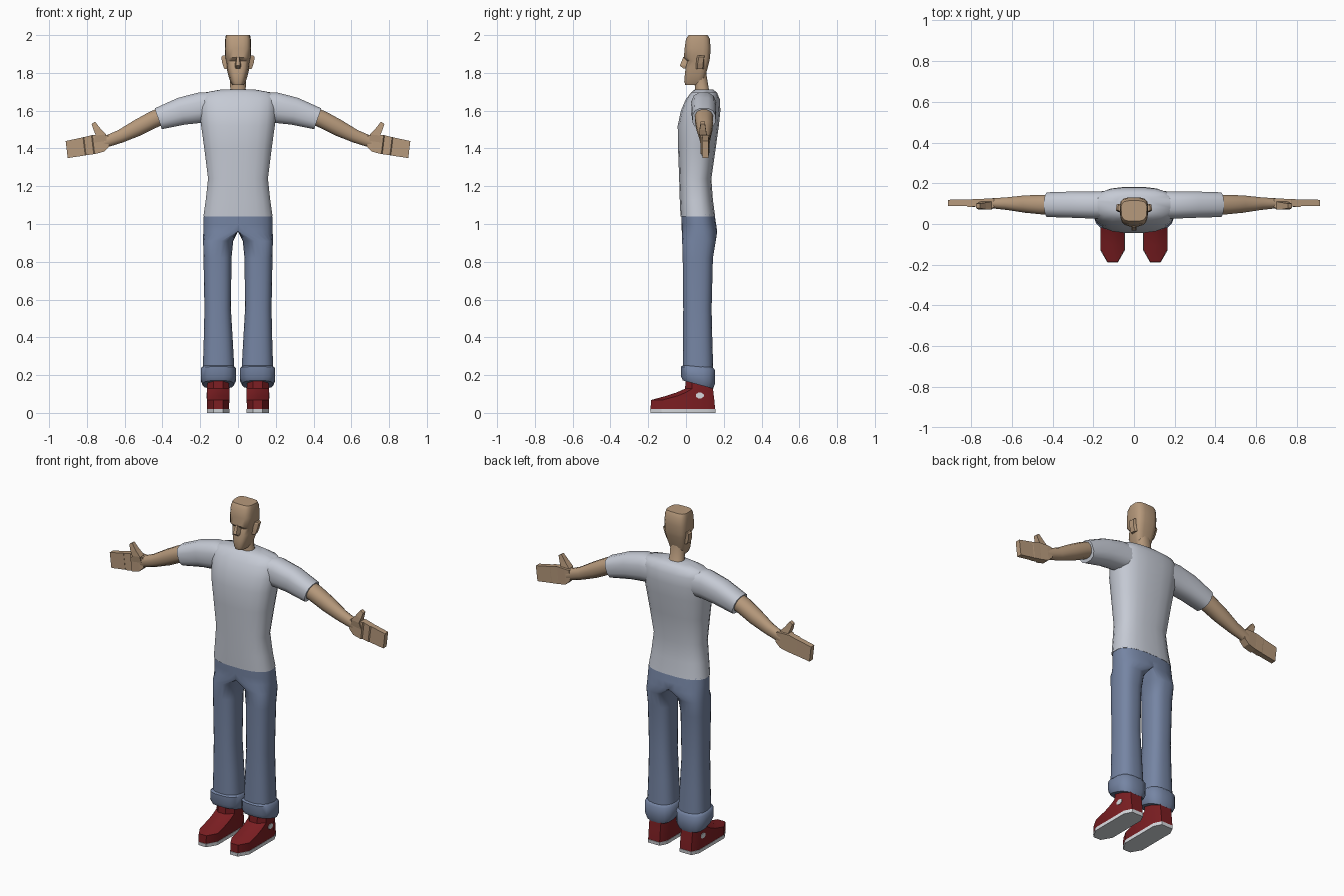
import bpy, bmesh, math
from mathutils import Vector as V


def material(name, rgb):
    m = bpy.data.materials.new(name)
    m.diffuse_color = (*rgb, 1)
    return m


SKIN = material("skin", (0.47, 0.32, 0.20))
SHIRT = material("shirt_grey", (0.56, 0.59, 0.66))
DENIM = material("denim_blue", (0.18, 0.235, 0.37))
RED = material("shoe_red", (0.20, 0.013, 0.016))
WHITE = material("sole_white", (0.68, 0.70, 0.73))


def ring(c, u, v, e=2.4, n=16):
    """Superellipse ring around c spanned by half-axes u and v."""
    out = []
    for i in range(n):
        a = 2 * math.pi * (i + 0.5) / n
        p, q = math.cos(a), math.sin(a)
        p = math.copysign(abs(p) ** (2 / e), p)
        q = math.copysign(abs(q) ** (2 / e), q)
        out.append(V(c) + V(u) * p + V(v) * q)
    return out


def level(z, x0, x1, y0, y1, e=2.4, n=16, tilt=0):
    """Horizontal ring from its bounds."""
    return ring(((x0 + x1) / 2, (y0 + y1) / 2, z), ((x1 - x0) / 2, 0, 0),
                (0, (y1 - y0) / 2, tilt), e, n)


def limb(x, z, half, y, hy, deg, e=2.2, n=12):
    """Ring across an arm whose axis dips by deg."""
    a = math.radians(deg)
    return ring((x, y, z), (math.sin(a) * half, 0, math.cos(a) * half), (0, hy, 0), e, n)


def loft(name, rings, mat, mirror=False, smooth=50):
    bm = bmesh.new()
    rows = [[bm.verts.new(p) for p in r] for r in rings]
    n = len(rows[0])
    for a, b in zip(rows, rows[1:]):
        for i in range(n):
            j = (i + 1) % n
            bm.faces.new((a[i], a[j], b[j], b[i]))
    bm.faces.new(rows[0])
    bm.faces.new(rows[-1])
    bmesh.ops.recalc_face_normals(bm, faces=bm.faces)
    me = bpy.data.meshes.new(name)
    bm.to_mesh(me)
    bm.free()
    me.materials.append(mat)
    ob = bpy.data.objects.new(name, me)
    bpy.context.collection.objects.link(ob)
    if smooth:
        bpy.ops.object.select_all(action='DESELECT')
        ob.select_set(True)
        bpy.context.view_layer.objects.active = ob
        bpy.ops.object.shade_smooth_by_angle(angle=math.radians(smooth))
    if mirror:
        ob.modifiers.new("mirror", 'MIRROR').use_mirror_merge = False
    return ob


# Shirt body: z, half width, front y, back y
loft("shirt_body", [level(z, -h, h, f, b, 2.6, 20) for z, h, f, b in (
    (1.04, .185, -.03, .155), (1.13, .172, -.034, .143), (1.24, .16, -.037, .135),
    (1.40, .18, -.043, .158), (1.52, .197, -.045, .175), (1.60, .205, -.028, .183),
    (1.66, .205, -.002, .18), (1.695, .185, .025, .165), (1.712, .09, .045, .145))], SHIRT)

# Sleeves and bare arms: x, z, half height, y, half depth, dip
loft("sleeve", [limb(*r, 2.6) for r in (
    (.10, 1.62, .075, .095, .07, 0), (.20, 1.616, .083, .093, .068, 4),
    (.30, 1.597, .075, .095, .066, 14), (.422, 1.557, .06, .095, .062, 19))], SHIRT, True)
loft("arm", [limb(*r) for r in (
    (.38, 1.582, .046, .095, .05, 22), (.45, 1.552, .047, .095, .049, 24),
    (.53, 1.51, .045, .098, .044, 25), (.62, 1.465, .036, .1, .032, 24),
    (.71, 1.432, .031, .102, .024, 18))], SKIN, True)


# Blocky hand with stepped knuckles: x, z, half height, front y, back y
def block(x, z, h, f, b, lean=.12):
    return [V((x + s * h * lean, y, z + s * h))
            for s, y in ((-1, f), (1, f), (1, b), (-1, b))]


loft("hand", [block(*r) for r in (
    (.685, 1.441, .03, .08, .125), (.715, 1.428, .045, .078, .125),
    (.765, 1.421, .051, .078, .122), (.77, 1.42, .05, .086, .122),
    (.81, 1.412, .048, .083, .121), (.815, 1.411, .048, .088, .12),
    (.907, 1.394, .045, .088, .119))], SKIN, True, 0)
loft("thumb", [[V((x0, f, z)), V((x1, f, z1)), V((x1, b, z1)), V((x0, b, z))]
               for x0, z, x1, z1, f, b in (
    (.695, 1.44, .765, 1.43, .075, .115), (.70, 1.475, .752, 1.468, .07, .11),
    (.728, 1.505, .765, 1.498, .072, .105), (.757, 1.542, .775, 1.53, .078, .1))],
     SKIN, True, 0)

# Trousers: the hip rings stop at the centre line, then split into a leg
hips = [level(z, -h, h, f, b, 2.6, 24) for z, h, f, b in (
    (1.05, .182, -.025, .152), (1.0, .184, -.024, .16), (.96, .185, -.023, .166))]
hips = [[V((max(0, p.x), p.y, p.z)) for p in r] for r in hips]
legs = [level(z, i, o, f, b, 2.6, 24) for z, i, o, f, b in (
    (.91, .025, .185, -.021, .158), (.82, .034, .183, -.018, .143),
    (.55, .037, .178, -.015, .136), (.38, .027, .182, -.016, .14),
    (.22, .018, .187, -.018, .145))]
loft("trouser_leg", hips + legs, DENIM, True)
loft("trouser_cuff", [level(z, i, o, f, b, 2.8, 16, t) for z, i, o, f, b, t in (
    (.25, .025, .182, -.012, .14, -.005), (.235, .01, .197, -.028, .156, -.01),
    (.175, .01, .198, -.028, .155, -.02), (.15, .022, .187, -.018, .145, -.022))],
     DENIM, True)


# Shoes: tapered toe outline at each height
def outline(z, f, b, w=.06):
    t = min(.06, (b - f) * .25)
    side = [(.025, f), (w, f + t), (w, b - .045), (.038, b)]
    pts = [(.105 + x, y) for x, y in side] + [(.105 - x, y) for x, y in reversed(side)]
    return [V((x, y, z)) for x, y in pts]


loft("shoe_sole", [outline(0, -.188, .155), outline(.02, -.19, .157)], WHITE, True, 30)
loft("shoe_upper", [outline(z, f, b, w) for z, f, b, w in (
    (.02, -.187, .154, .058), (.068, -.186, .15, .059), (.09, -.105, .147, .059),
    (.108, -.05, .145, .059), (.128, -.005, .143, .059), (.2, 0, .135, .055))],
     RED, True, 40)
# Round badge on the outer ankle
loft("shoe_badge", [[V((x, .073 + .023 * math.cos(a), .092 + .016 * math.sin(a)))
                     for a in (math.pi * (k + .5) / 4 for k in range(8))]
                    for x in (.160, .1665)], WHITE, True, 0)


# Head: z, half width, front y, back y, front width factor
def head_ring(z, h, f, b, taper, e=3.6):
    r = level(z, -h, h, f, b, e)
    return [V((p.x * (taper + (1 - taper) * (p.y - f) / (b - f)), p.y, z)) for p in r]


loft("head", [head_ring(*r) for r in (
    (1.735, .032, -.004, .085, .75), (1.755, .046, -.01, .095, .7),
    (1.79, .058, -.007, .105, .7), (1.825, .066, -.003, .115, .75),
    (1.862, .07, .008, .124, .8), (1.882, .073, -.012, .128, .85),
    (1.93, .073, -.008, .131, .9), (1.98, .07, -.001, .127, .92),
    (2.0, .066, .014, .115, .92))], SKIN, smooth=40)
loft("neck", [level(z, -h, h, f, b, 2.3, 12) for z, h, f, b in (
    (1.68, .062, .04, .145), (1.715, .042, .048, .122), (1.80, .045, .035, .108))], SKIN)

# Nose wedge and ears
loft("nose", [[V((-w, .02, z)), V((w, .02, z)), V((w * .6, y, z)), V((-w * .6, y, z))]
              for z, w, y in ((1.885, .01, -.014), (1.838, .019, -.033),
                              (1.822, .017, -.012))], SKIN, smooth=0)
loft("ear", [[V((.055, .052, z)), V((x, y, z)), V((x - .004, y + .028, z)), V((.055, .098, z))]
             for z, x, y in ((1.82, .072, .06), (1.85, .083, .062),
                             (1.885, .089, .068), (1.892, .08, .07))], SKIN, True, 0)
